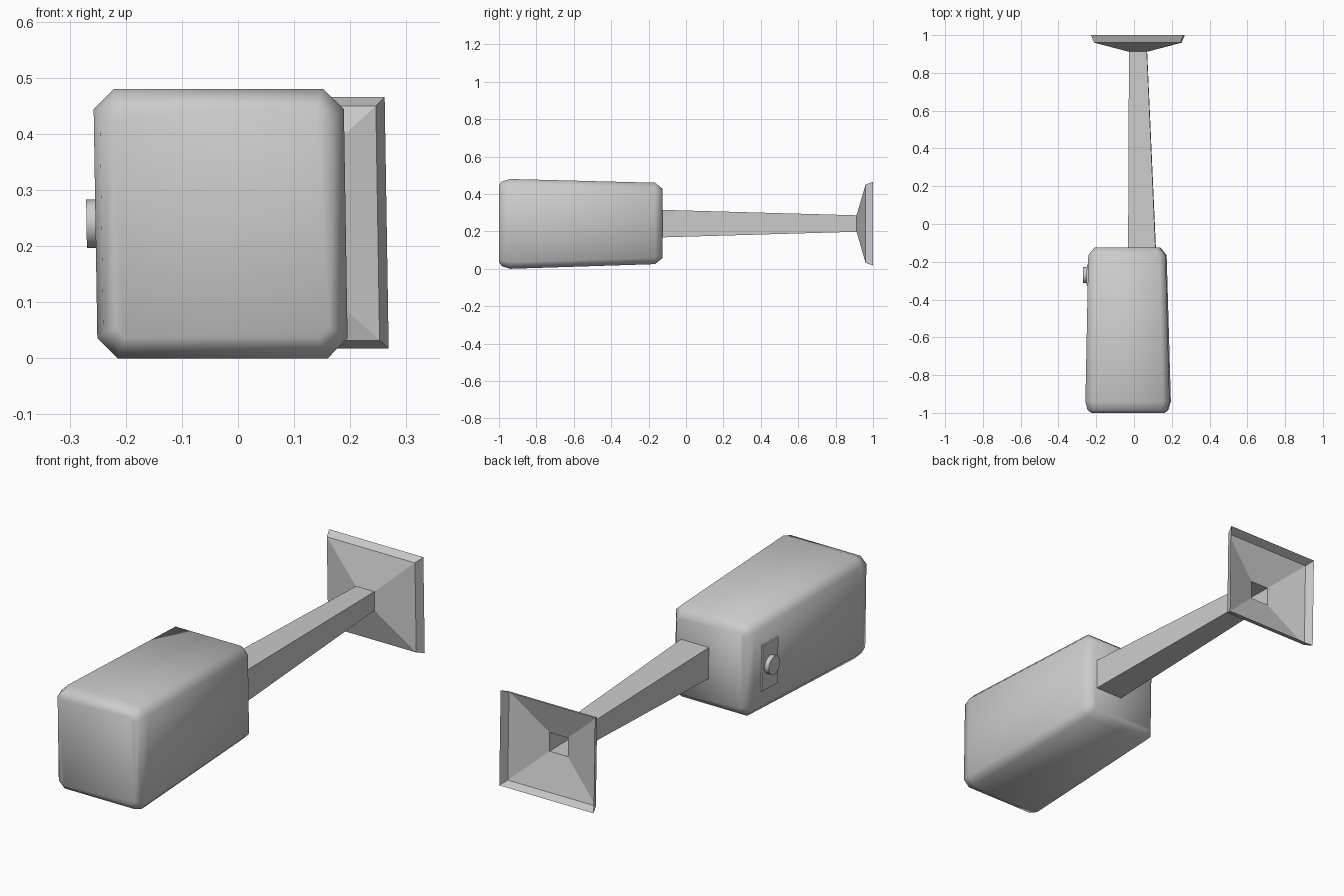
import bpy, bmesh, math

if "Cube" in bpy.data.objects:
    bpy.data.objects.remove(bpy.data.objects["Cube"])

MID_Z = 0.24
LEAN = -0.016  # slight sideways lean of the whole model


def loft(name, rings, caps, smooth=None):
    """Skin a list of rings along y; ring = (y, x0, x1, z0, z1, chamfer)."""
    bm = bmesh.new()
    loops = []
    for y, x0, x1, z0, z1, c in rings:
        if c:
            pts = [(x0 + c, z0), (x1 - c, z0), (x1, z0 + c), (x1, z1 - c),
                   (x1 - c, z1), (x0 + c, z1), (x0, z1 - c), (x0, z0 + c)]
        else:
            pts = [(x0, z0), (x1, z0), (x1, z1), (x0, z1)]
        loops.append([bm.verts.new((x + LEAN * (z - MID_Z), y, z)) for x, z in pts])
    for a, b in zip(loops, loops[1:]):
        n = len(a)
        for i in range(n):
            j = (i + 1) % n
            bm.faces.new((a[i], a[j], b[j], b[i]))
    if caps:
        bm.faces.new(loops[0][::-1])
        bm.faces.new(loops[-1])
    bmesh.ops.recalc_face_normals(bm, faces=bm.faces)
    mesh = bpy.data.meshes.new(name)
    bm.to_mesh(mesh)
    bm.free()
    obj = bpy.data.objects.new(name, mesh)
    bpy.context.collection.objects.link(obj)
    if smooth:
        shade(obj, smooth)
    return obj


def shade(obj, angle):
    bpy.ops.object.select_all(action='DESELECT')
    obj.select_set(True)
    bpy.context.view_layer.objects.active = obj
    bpy.ops.object.shade_smooth_by_angle(angle=math.radians(angle))


# Tapered housing with softened corners
loft("housing", [
    (-1.0, -0.222, 0.160, 0.036, 0.446, 0.018),
    (-0.985, -0.243, 0.179, 0.014, 0.466, 0.030),
    (-0.94, -0.254, 0.192, 0.000, 0.480, 0.036),
    (-0.165, -0.239, 0.170, 0.025, 0.460, 0.034),
    (-0.125, -0.206, 0.138, 0.058, 0.427, 0.018)], True, 60)

# Hollow square neck opening into the flared horn
loft("neck", [
    (-0.13, -0.030, 0.115, 0.168, 0.315, 0),
    (0.912, -0.026, 0.069, 0.198, 0.286, 0)], False)
loft("horn_mouth", [
    (0.912, -0.026, 0.069, 0.198, 0.286, 0),
    (0.96, -0.208, 0.249, 0.032, 0.450, 0),
    (1.0, -0.224, 0.265, 0.018, 0.466, 0)], False)

# Switch plate on the left side, following the housing taper
bpy.ops.mesh.primitive_cube_add(size=1, location=(-0.243, -0.27, MID_Z),
                                rotation=(0, 0, -math.atan(0.0194) * -1))
plate = bpy.context.object
plate.name = "switch_plate"
plate.scale = (0.012, 0.11, 0.215)
plate.rotation_euler = (0, LEAN, -0.0194)

# Round knob on the plate
bpy.ops.mesh.primitive_cylinder_add(vertices=16, radius=0.043, depth=0.026,
                                    location=(-0.257, -0.27, MID_Z),
                                    rotation=(0, math.pi / 2 + LEAN, 0))
knob = bpy.context.object
knob.name = "knob"
shade(knob, 40)
